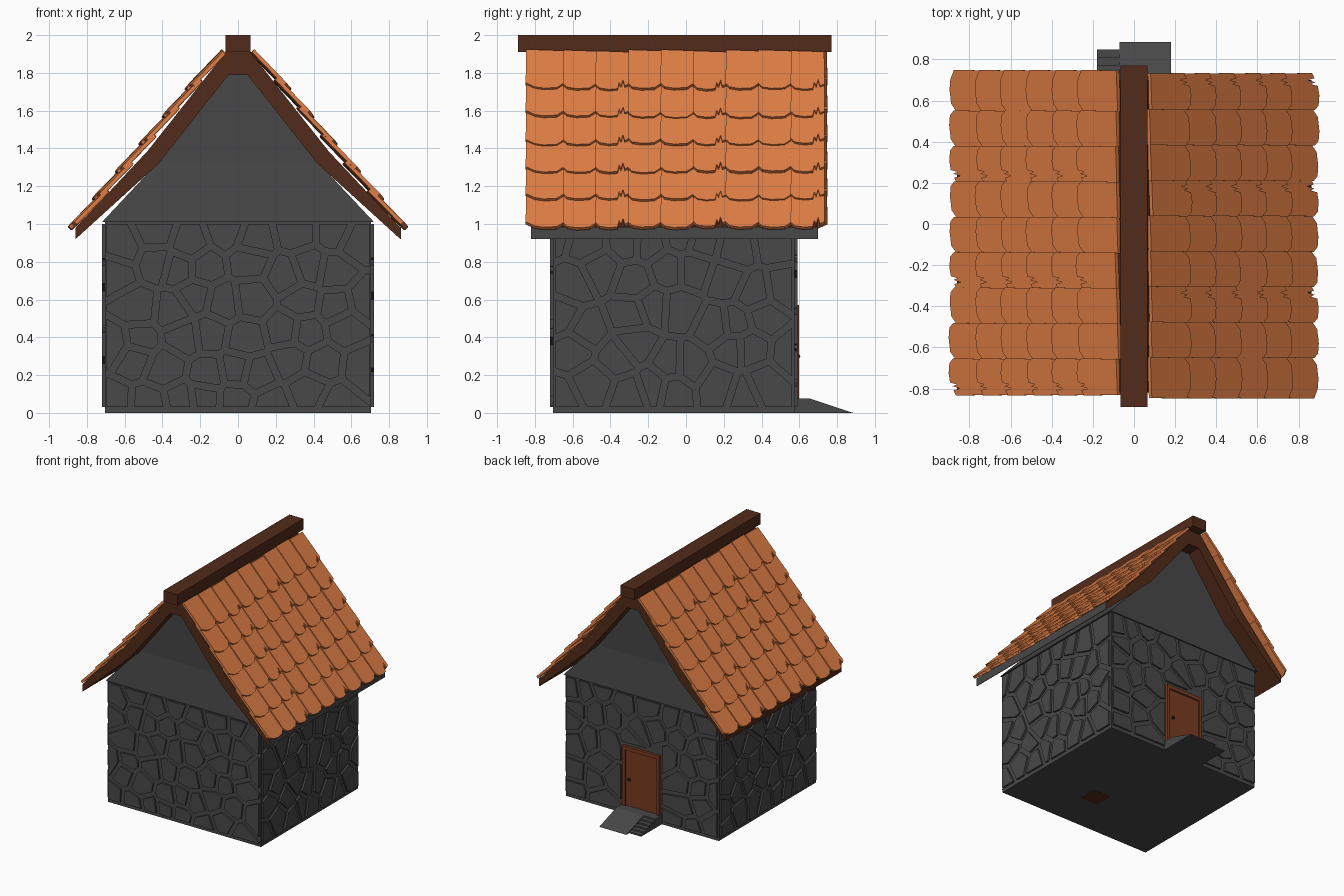
import bpy, bmesh, math, random
from mathutils import Vector as V

if "Cube" in bpy.data.objects:
    bpy.data.objects.remove(bpy.data.objects["Cube"])

random.seed(7)


def material(name, rgb):
    m = bpy.data.materials.new(name)
    m.diffuse_color = (*rgb, 1)
    m.use_nodes = True
    m.node_tree.nodes["Principled BSDF"].inputs["Base Color"].default_value = m.diffuse_color
    return m


STONE = material("dark_stone", (0.065, 0.065, 0.065))
WOOD = material("dark_wood", (0.085, 0.024, 0.010))
DOOR = material("door_wood", (0.19, 0.043, 0.015))
CLAY = material("clay_tile", (0.75, 0.21, 0.06))
IRON = material("iron", (0.02, 0.015, 0.012))


def prism(bm, pts, depth):
    """Extrude a polygon of 3D points along a vector."""
    a = [bm.verts.new(p) for p in pts]
    b = [bm.verts.new(p + depth) for p in pts]
    bm.faces.new(a)
    bm.faces.new(b[::-1])
    for i in range(len(a)):
        j = (i + 1) % len(a)
        bm.faces.new((a[j], a[i], b[i], b[j]))


def finish(bm, name, mat):
    bmesh.ops.recalc_face_normals(bm, faces=bm.faces[:])
    me = bpy.data.meshes.new(name)
    bm.to_mesh(me)
    bm.free()
    me.materials.append(mat)
    ob = bpy.data.objects.new(name, me)
    bpy.context.collection.objects.link(ob)
    return ob


def add_box(bm, x0, x1, y0, y1, z0, z1):
    prism(bm, [V((x0, y0, z0)), V((x1, y0, z0)), V((x1, y1, z0)), V((x0, y1, z0))],
          V((0, 0, z1 - z0)))


def box(name, mat, *dims):
    bm = bmesh.new()
    add_box(bm, *dims)
    return finish(bm, name, mat)


def clip(poly, p, n):
    """Keep the part of a 2D polygon behind the line through p with normal n."""
    out = []
    for a, b in zip(poly, poly[1:] + poly[:1]):
        da, db = (a - p).dot(n), (b - p).dot(n)
        if da <= 0:
            out.append(a)
        if da * db < 0:
            out.append(a.lerp(b, da / (da - db)))
    return out


# Wall core
box("wall_core", STONE, -0.705, 0.705, -0.705, 0.575, 0, 1.01)


# Raised irregular stones on one wall
def stone_wall(name, centre, u, n, half, cols, rows, door=False):
    bm = bmesh.new()
    seeds = []
    for r in range(rows):
        for c in range(cols):
            x = (c + 0.5 + 0.5 * (r % 2) - 0.25 + random.uniform(-.33, .33)) / cols
            z = (r + 0.5 + random.uniform(-.36, .36)) / rows
            s = V(((x * 2 - 1) * half, z))
            if not (door and abs(s.x) < 0.2 and s.y < 0.62):
                seeds.append(s)
    for s in seeds:
        poly = [V((-half, 0.03)), V((half, 0.03)), V((half, 1.0)), V((-half, 1.0))]
        for t in seeds:
            if t is not s:
                d = (t - s).normalized()
                poly = clip(poly, (s + t) / 2 - d * 0.018, d)
        if door:
            if abs(s.x) >= 0.2:
                k = math.copysign(1, s.x)
                poly = clip(poly, V((0.19 * k, 0)), V((-k, 0)))
            else:
                poly = clip(poly, V((0, 0.6)), V((0, -1)))
        if len(poly) > 2:
            prism(bm, [centre + u * p.x + V((0, 0, p.y)) - n * 0.004 for p in poly], n * 0.019)
    finish(bm, name, STONE)


X, Y = V((1, 0, 0)), V((0, 1, 0))
stone_wall("front_stones", V((0, -0.705, 0)), X, -Y, 0.695, 8, 6)
stone_wall("back_stones", V((0, 0.575, 0)), X, Y, 0.695, 8, 6, door=True)
stone_wall("right_stones", V((0.705, -0.065, 0)), Y, X, 0.625, 8, 5)
stone_wall("left_stones", V((-0.705, -0.065, 0)), Y, -X, 0.625, 8, 5)

# Gable block, its faces creased slightly inward at the roof bend
bm = bmesh.new()
rings = []
for half, z, inset in ((0.72, 1.01, 0), (0.42, 1.33, 0.02), (0.05, 1.80, 0)):
    y0, y1 = -0.715 + inset, 0.585 - inset
    rings.append([bm.verts.new(p) for p in
                  ((-half, y0, z), (half, y0, z), (half, y1, z), (-half, y1, z))])
bm.faces.new(rings[0])
bm.faces.new(rings[-1])
for lo, hi in zip(rings, rings[1:]):
    for i in range(4):
        j = (i + 1) % 4
        bm.faces.new((lo[i], lo[j], hi[j], hi[i]))
finish(bm, "gables", STONE)

# Bent timber roof deck
right = [(0.065, 1.91), (0.48, 1.385), (0.86, 0.98), (0.86, 0.92), (0.42, 1.32), (0.05, 1.79)]
outline = right + [(-x, z) for x, z in reversed(right)]
bm = bmesh.new()
prism(bm, [V((x, -0.82, z)) for x, z in outline], V((0, 1.52, 0)))
finish(bm, "roof_deck", WOOD)
box("right_eave_trim", STONE, 0.858, 0.863, -0.82, 0.70, 0.92, 0.985)

# Ridge beam
box("ridge_beam", WOOD, -0.065, 0.065, -0.89, 0.77, 1.91, 2.0)


# Clay tiles: six overlapping rows, every third column chipped
def roof_point(z):
    pts = [(1.94, 0.09), (1.45, 0.50), (0.98, 0.90)]
    (za, xa), (zb, xb) = pts[:2] if z > 1.45 else pts[1:]
    return V((xa + (xb - xa) * (za - z) / (za - zb), 0, z))


bm = bmesh.new()
PITCH = 1.55 / 9
for row in range(6):
    z = 0.985 + row * 0.146
    low, high = roof_point(z), roof_point(min(z + 0.215, 1.945))
    length = (high - low).length
    up = (high - low).normalized()
    out = V((up.z, 0, -up.x))
    up = (up - out * 0.07).normalized()
    out = V((up.z, 0, -up.x))
    for col in range(9):
        w = PITCH * 0.5 + 0.004
        mid = 0.73 - PITCH * (col + 0.5)
        wide = 0.025 if col == 8 else 0
        shape = [(-w - wide, 0.035), (-w * 0.75, 0.008), (-w * 0.2, 0.0)]
        if col % 3 == 0:
            shape += [(w * 0.30, 0.008), (w * 0.40, 0.055), (w * 0.50, 0.025),
                      (w * 0.62, 0.075), (w * 0.72, 0.03), (w, 0.045)]
        else:
            shape += [(w * 0.55, 0.008), (w, 0.045)]
        shape += [(w * 0.97, length), (-w * 0.97 - wide, length)]
        wobble = random.uniform(-0.006, 0.006)
        lift = random.uniform(-0.003, 0.003)
        # each tile is rolled a little so its edge stands proud of the next
        prism(bm, [low + Y * (mid + a) + up * (b + wobble) + out * (lift - a * 0.05)
                   for a, b in shape], out * -0.02)
tiles = finish(bm, "right_roof_tiles", CLAY)
left = tiles.copy()
left.name = "left_roof_tiles"
left.rotation_euler.z = math.pi
left.location.y = -0.10
bpy.context.collection.objects.link(left)

# Door with frame and knob on the back wall
box("door_panel", DOOR, -0.15, 0.15, 0.56, 0.582, 0.06, 0.545)
bm = bmesh.new()
for s in (-1, 1):
    add_box(bm, *sorted((s * 0.145, s * 0.17)), 0.56, 0.597, 0.0, 0.545)
add_box(bm, -0.17, 0.17, 0.56, 0.597, 0.54, 0.57)
finish(bm, "door_frame", DOOR)
bm = bmesh.new()
bmesh.ops.create_icosphere(bm, subdivisions=2, radius=0.013)
bmesh.ops.translate(bm, verts=bm.verts[:], vec=(0.11, 0.592, 0.30))
finish(bm, "door_knob", IRON)

# Entrance ramp, stepped along one side
bm = bmesh.new()
ramp = [(0.57, 0), (0.57, 0.075), (0.66, 0.075), (0.885, 0)]
prism(bm, [V((-0.07, y, z)) for y, z in ramp], X * 0.25)
steps = [(0.57, 0), (0.57, 0.075)]
for i in range(6):
    y, z = 0.66 + i * 0.0375, 0.075 - i * 0.0125
    steps += [(y, z), (y, z - 0.0125)]
prism(bm, [V((-0.18, y, z)) for y, z in steps[:-1] + [(steps[-1][0], 0)]], X * 0.11)
finish(bm, "entrance_ramp", STONE)

# Wooden hatch showing in the underside of the floor
box("floor_hatch", WOOD, 0.04, 0.20, -0.39, -0.23, -0.001, 0.02)
